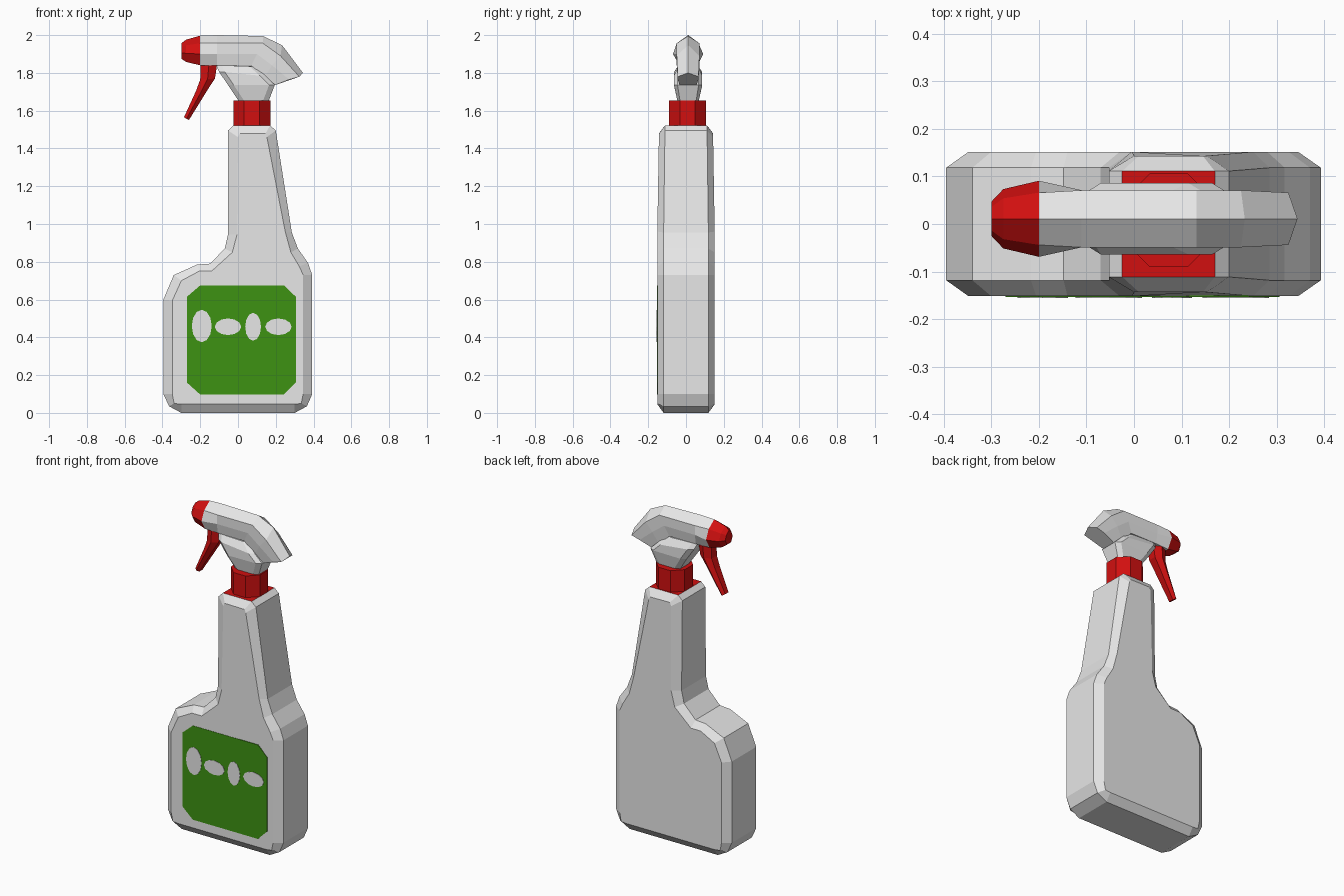
import bpy, bmesh, math

if "Cube" in bpy.data.objects:
    bpy.data.objects.remove(bpy.data.objects["Cube"])


def material(name, rgb):
    m = bpy.data.materials.new(name)
    m.diffuse_color = (*rgb, 1)
    m.use_nodes = True
    m.node_tree.nodes["Principled BSDF"].inputs["Base Color"].default_value = m.diffuse_color
    return m


GREY = material("pale_grey", (0.8, 0.8, 0.8))
RED = material("red", (0.64, 0.005, 0.005))
GREEN = material("green", (0.047, 0.29, 0.006))


def loft(name, rings, *mats):
    """Skin matching rings of points and close both ends."""
    bm = bmesh.new()
    vs = [[bm.verts.new(p) for p in r] for r in rings]
    n = len(rings[0])
    for a, b in zip(vs, vs[1:]):
        for i in range(n):
            j = (i + 1) % n
            bm.faces.new((a[i], a[j], b[j], b[i]))
    bm.faces.new(vs[0])
    bm.faces.new(vs[-1])
    bmesh.ops.recalc_face_normals(bm, faces=bm.faces)
    me = bpy.data.meshes.new(name)
    bm.to_mesh(me)
    bm.free()
    for m in mats:
        me.materials.append(m)
    ob = bpy.data.objects.new(name, me)
    bpy.context.collection.objects.link(ob)
    return ob


HEAD_Y = 0.011


def mirrored(half):
    """Complete a half ring across the head's centre plane."""
    ring = half + [(x, -y, z) for x, y, z in reversed(half) if y > 0]
    return [(x, y + HEAD_Y, z) for x, y, z in ring]


# bottle: rim outline and smaller panel outline, lofted front to back
outer = [(-.30, 0), (.30, 0), (.365, .035), (.393, .1), (.393, .73), (.37, .795),
         (.317, .87), (.285, .955), (.20, 1.495), (.17, 1.522), (-.025, 1.522),
         (-.053, 1.495), (-.053, .945), (-.07, .87), (-.148, .79), (-.217, .785),
         (-.34, .73), (-.395, .60), (-.395, .1), (-.365, .035)]
inner = [(-.30, .046), (.30, .046), (.335, .05), (.345, .1), (.345, .73), (.325, .775),
         (.28, .85), (.25, .96), (.153, 1.46), (.145, 1.478), (.01, 1.48),
         (0, 1.46), (-.005, .945), (-.03, .85), (-.14, .75), (-.206, .75),
         (-.30, .70), (-.348, .594), (-.348, .1), (-.338, .05)]


def bottle_ring(pts, y):
    return [(x, y * (1 - .055 * max(0, (z - .95) / .5)), z) for x, z in pts]


bottle = loft("bottle", [bottle_ring(inner, -.152), bottle_ring(outer, -.1185),
                         bottle_ring(outer, .1185), bottle_ring(inner, .152)], GREY, RED)
for f in bottle.data.polygons:  # flat red top of the neck
    if f.center.z > 1.515 and f.normal.z > .9:
        f.material_index = 1


# octagonal collar
def octagon(z, r=.098 / math.cos(math.pi / 8)):
    return [(.073 + r * math.cos(a), .008 + r * math.sin(a), z)
            for a in (math.pi / 8 + k * math.pi / 4 for k in range(8))]


loft("collar", [octagon(1.515), octagon(1.655)], RED)

# spray head: ridge, shoulder, side and waist points at each station
mouth = [(-.2, 0, 1.997), (-.2, .055, 1.957), (-.2, .08, 1.9), (-.2, .045, 1.84)]
stations = [
    mouth,
    [(-.11, 0, 2.0), (-.11, .06, 1.957), (-.11, .06, 1.9), (-.11, .05, 1.84)],
    [(.132, 0, 1.995), (.132, .06, 1.957), (.10, .06, 1.9), (.07, .05, 1.84)],
    [(.233, 0, 1.947), (.225, .06, 1.89), (.18, .06, 1.84), (.14, .05, 1.775)],
    [(.344, 0, 1.80), (.325, .055, 1.78), (.27, .055, 1.765), (.195, .045, 1.735)]]
loft("spray_head", [mirrored(s) for s in stations], GREY)

# flared lower housing: left x, z, right x, z, half width
housing = [(-.115, 1.84, .09, 1.835, .05), (-.10, 1.805, .145, 1.785, .075),
           (-.052, 1.735, .195, 1.737, .075), (.008, 1.645, .16, 1.645, .055)]
loft("head_housing", [mirrored([(a, w * .75, za), (a + .03, w, za),
                                (b - .03, w, zb), (b, w * .75, zb)])
                      for a, za, b, zb, w in housing], GREY)

# nozzle: mouth section shrinking toward the tip
def nozzle_ring(x, s, t):
    return mirrored([(x, y * s, 1.913 + (z - 1.913) * t) for _, y, z in mouth])


loft("nozzle", [nozzle_ring(-.2, 1, 1), nozzle_ring(-.275, .78, .75),
                nozzle_ring(-.3, .45, .52)], RED)

# trigger: left x, z, right x, z, half width
lever = [(-.197, 1.85, -.11, 1.85, .048), (-.2, 1.765, -.122, 1.77, .046),
         (-.222, 1.705, -.155, 1.72, .042), (-.286, 1.565, -.26, 1.55, .028)]
loft("trigger", [mirrored([(a, w * .55, za), ((a + b) / 2, w, (za + zb) / 2),
                           (b, w * .55, zb)]) for a, za, b, zb, w in lever], RED)

# front label with clipped corners, and plain ovals on it
label = [(-.20, .097), (.243, .097), (.306, .16), (.306, .615),
         (.243, .675), (-.20, .675), (-.27, .615), (-.27, .16)]
loft("label", [[(x, y, z) for x, z in label] for y in (-.150, -.154)], GREEN)
for i, (cx, cz, rx, rz) in enumerate([(-.192, .46, .053, .086), (-.053, .456, .07, .044),
                                      (.08, .456, .042, .074), (.214, .456, .07, .044)]):
    oval = [(cx + rx * math.cos(k * math.pi / 6), cz + rz * math.sin(k * math.pi / 6))
            for k in range(12)]
    loft(f"label_oval_{i + 1}", [[(x, y, z) for x, z in oval] for y in (-.153, -.156)], GREY)
